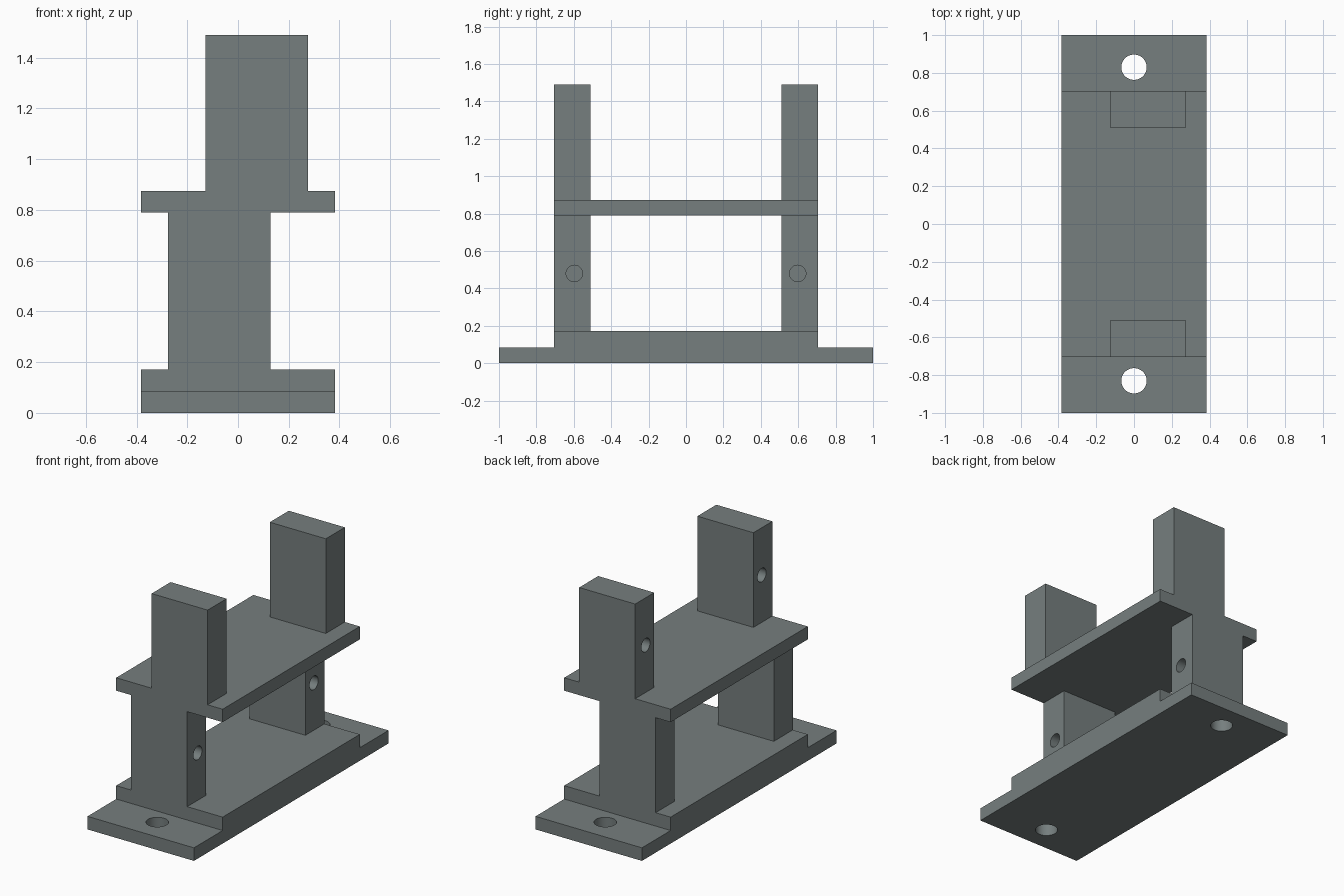
import bpy, bmesh, math
from mathutils import Matrix

if "Cube" in bpy.data.objects:
    bpy.data.objects.remove(bpy.data.objects["Cube"])

grey = bpy.data.materials.new("slate grey")
grey.diffuse_color = (0.18, 0.21, 0.21, 1)
grey.use_nodes = True
grey.node_tree.nodes["Principled BSDF"].inputs["Base Color"].default_value = grey.diffuse_color


def finish(name, bm):
    bmesh.ops.recalc_face_normals(bm, faces=bm.faces)
    me = bpy.data.meshes.new(name)
    bm.to_mesh(me)
    bm.free()
    me.materials.append(grey)
    ob = bpy.data.objects.new(name, me)
    bpy.context.collection.objects.link(ob)
    return ob


def box(name, x0, x1, y0, y1, z0, z1):
    bm = bmesh.new()
    bmesh.ops.create_cube(bm, size=1)
    for v in bm.verts:
        v.co = ((x0 + x1) / 2 + v.co.x * (x1 - x0),
                (y0 + y1) / 2 + v.co.y * (y1 - y0),
                (z0 + z1) / 2 + v.co.z * (z1 - z0))
    return finish(name, bm)


def rod(name, centre, radius, length, along_x=False):
    bm = bmesh.new()
    m = Matrix.Translation(centre)
    if along_x:
        m = m @ Matrix.Rotation(math.pi / 2, 4, 'Y')
    bmesh.ops.create_cone(bm, cap_ends=True, segments=48, radius1=radius,
                          radius2=radius, depth=length, matrix=m)
    return finish(name, bm)


def combine(target, tool, operation):
    mod = target.modifiers.new("bool", 'BOOLEAN')
    mod.operation, mod.solver, mod.object = operation, 'EXACT', tool
    bpy.context.view_layer.objects.active = target
    bpy.ops.object.modifier_apply(modifier=mod.name)
    bpy.data.objects.remove(tool)


W, Y0, Y1 = 0.383, 0.51, 0.705          # half width, post inner and outer y
Z = (0.085, 0.172, 0.79, 0.874, 1.49)   # flange, base top, shelf, post top

# Stepped base: side profile extruded across the width
bm = bmesh.new()
profile = [(-1, 0), (1, 0), (1, Z[0]), (Y1, Z[0]), (Y1, Z[1]),
           (-Y1, Z[1]), (-Y1, Z[0]), (-1, Z[0])]
face = bm.faces.new([bm.verts.new((-W, y, z)) for y, z in profile])
ext = bmesh.ops.extrude_face_region(bm, geom=[face])["geom"]
bmesh.ops.translate(bm, vec=(2 * W, 0, 0),
                    verts=[g for g in ext if isinstance(g, bmesh.types.BMVert)])
frame = finish("rack_frame", bm)

# Shelf and the offset lower and upper posts, fused into one body
parts = [box("shelf", -W, W, -Y1, Y1, Z[2], Z[3])]
for s in (-1, 1):
    ya, yb = sorted((s * Y0, s * Y1))
    parts.append(box("lower_post", -0.275, 0.128, ya, yb, Z[1] - 0.04, Z[2] + 0.03))
    parts.append(box("upper_post", -0.128, 0.275, ya, yb, Z[3] - 0.03, Z[4]))
for p in parts:
    combine(frame, p, 'UNION')

# Bolt holes through the flanges, blind pin holes in the post sides
for s in (-1, 1):
    combine(frame, rod("bolt_hole", (0, s * 0.83, 0.05), 0.067, 0.4), 'DIFFERENCE')
    combine(frame, rod("lower_pin_hole", (0.128, s * 0.597, 0.48), 0.044, 0.4, True), 'DIFFERENCE')
    combine(frame, rod("upper_pin_hole", (-0.128, s * 0.597, 1.182), 0.044, 0.4, True), 'DIFFERENCE')

# Merge coplanar faces, then smooth only the hole walls
bm = bmesh.new()
bm.from_mesh(frame.data)
bmesh.ops.remove_doubles(bm, verts=bm.verts, dist=1e-5)
bmesh.ops.dissolve_limit(bm, angle_limit=0.01, verts=bm.verts, edges=bm.edges)
bm.to_mesh(frame.data)
bm.free()
bpy.ops.object.select_all(action='DESELECT')
frame.select_set(True)
bpy.context.view_layer.objects.active = frame
bpy.ops.object.shade_smooth_by_angle(angle=math.radians(30))
